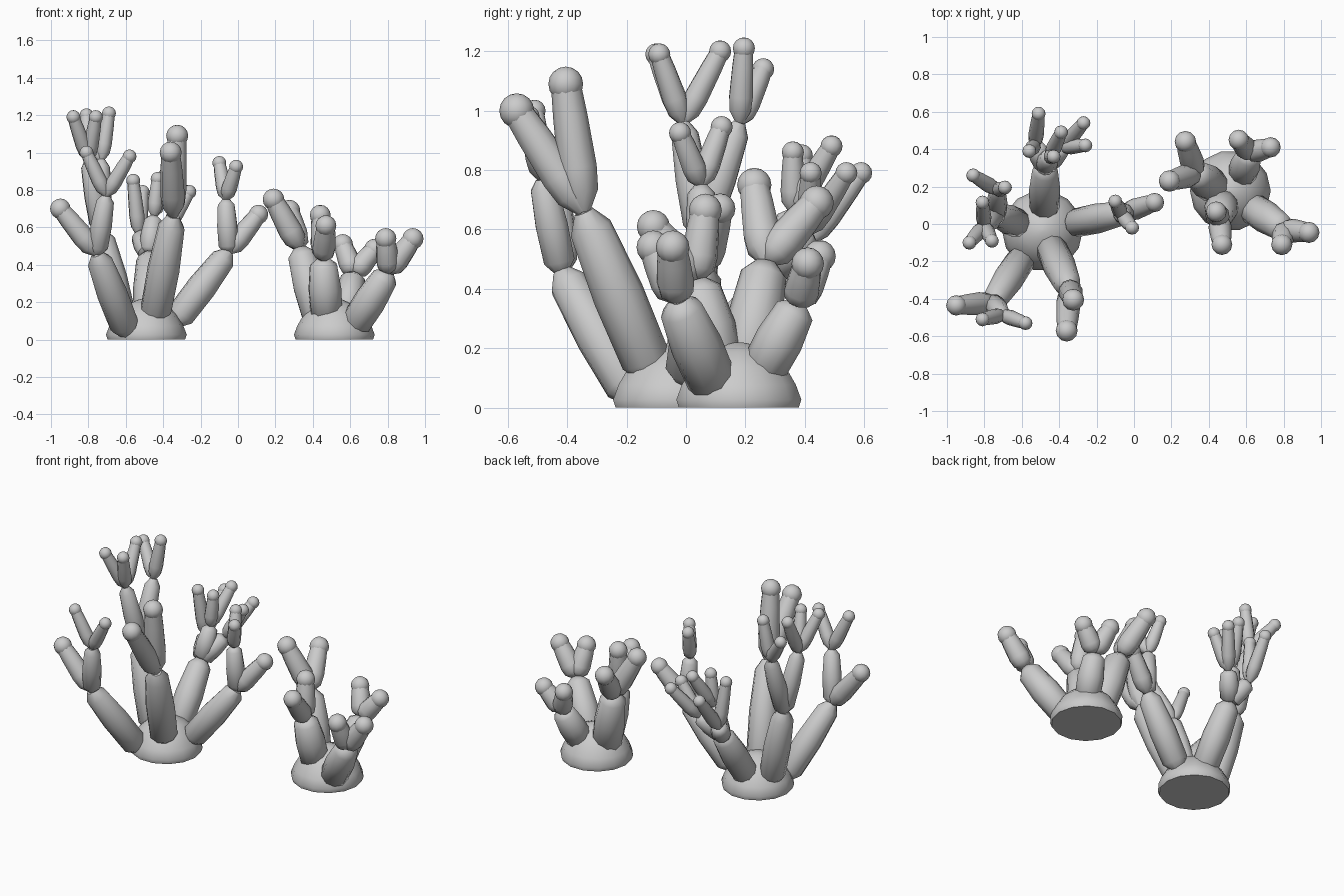
import bpy, bmesh, math
from mathutils import Vector

cube = bpy.data.objects.get("Cube")
if cube:
    bpy.data.objects.remove(cube, do_unlink=True)

stone = bpy.data.materials.new("pale_grey")
stone.use_nodes = True
stone.diffuse_color = (0.6, 0.6, 0.6, 1)
stone.node_tree.nodes["Principled BSDF"].inputs["Base Color"].default_value = (0.6, 0.6, 0.6, 1)


def finish(name, bm):
    bmesh.ops.recalc_face_normals(bm, faces=bm.faces)
    mesh = bpy.data.meshes.new(name)
    bm.to_mesh(mesh)
    bm.free()
    mesh.materials.append(stone)
    obj = bpy.data.objects.new(name, mesh)
    bpy.context.collection.objects.link(obj)
    bpy.ops.object.select_all(action='DESELECT')
    obj.select_set(True)
    bpy.context.view_layer.objects.active = obj
    bpy.ops.object.shade_smooth_by_angle(angle=math.radians(52))


def tube(bm, start, end, profile, sides):
    """Closed tube whose (position, radius) profile runs from start to end."""
    start, end = Vector(start), Vector(end)
    turn = (end - start).to_track_quat('Z', 'Y')
    rings = []
    for t, r in profile:
        centre = start.lerp(end, t)
        rings.append([bm.verts.new(centre + turn @ Vector(
            (r * math.cos(a), r * math.sin(a), 0)))
            for a in (math.tau * i / sides for i in range(sides))])
    for low, high in zip(rings, rings[1:]):
        for i in range(sides):
            j = (i + 1) % sides
            bm.faces.new((low[i], low[j], high[j], high[i]))
    bm.faces.new(rings[0][::-1])
    bm.faces.new(rings[-1])


def limb(bm, start, end, r):
    # swollen segment pinched at both ends
    tube(bm, start, end, [(0, r * .5), (.11, r), (.5, r * 1.04), (.9, r * .86), (1, r * .4)], 10)


def tip(bm, joint, end, r):
    # finger pinched at its root, with a round bead on the end
    tube(bm, joint, end, [(0, r * .4), (.16, r * 1.04), (.35, r * 1.15), (.75, r * 1.02), (1, r * .88)], 10)
    ball = bmesh.ops.create_uvsphere(bm, u_segments=12, v_segments=8, radius=r * 1.03)
    bmesh.ops.translate(bm, verts=ball["verts"], vec=end)


def base(name, x, y):
    bm = bmesh.new()
    tube(bm, (x, y, 0), (x, y, .22),
         [(0, .207), (.12, .216), (.35, .197), (.62, .162), (.85, .107), (.97, .045), (1, .01)], 14)
    finish(name, bm)


def branch(name, root, joint, r, tips, tip_r, forks=()):
    """Trunk with fingers at its joint; each fork is (joint, finger ends)."""
    bm = bmesh.new()
    limb(bm, root, joint, r)
    for end in tips:
        tip(bm, joint, end, tip_r)
    for second, ends in forks:
        limb(bm, joint, second, r * .7)
        for end in ends:
            tip(bm, second, end, .036)
    finish(name, bm)


# Large coral
base("large_base", -.49, -.035)
branch("large_front_branch", (-.45, -.11, .1), (-.345, -.345, .66), .084,
       [(-.36, -.57, 1.0), (-.325, -.405, 1.09)], .057)
branch("large_front_right_branch", (-.59, -.17, .03), (-.755, -.42, .46), .078,
       [(-.95, -.435, .7)], .053,
       [((-.705, -.485, .77), [(-.81, -.51, 1.0), (-.58, -.53, .98)])])
branch("large_left_branch", (-.34, 0, .09), (-.05, .06, .47), .077,
       [(.11, .115, .67)], .05,
       [((-.065, .05, .75), [(-.1, .12, .945), (-.01, -.02, .925)])])
branch("large_back_branch", (-.48, .06, .1), (-.475, .31, .46), .08, [], .04,
       [((-.45, .36, .66), [(-.39, .49, .88), (-.43, .36, .86)]),
        ((-.53, .42, .56), [(-.51, .59, .79), (-.56, .39, .85)]),
        ((-.38, .41, .59), [(-.27, .54, .79), (-.26, .42, .79)])])
branch("large_right_branch", (-.61, 0, .08), (-.735, .05, .58), .077, [], .04,
       [((-.8, -.01, .96), [(-.88, -.1, 1.19), (-.76, -.09, 1.19), (-.81, .115, 1.2)]),
        ((-.73, .18, .96), [(-.69, .195, 1.21), (-.86, .26, 1.14)])])

# Small coral
base("small_base", .515, .178)
branch("small_right_branch", (.44, .19, .09), (.33, .27, .49), .09,
       [(.19, .23, .75), (.275, .44, .69)], .056)
branch("small_front_branch", (.475, .12, .11), (.455, .035, .43), .087,
       [(.44, .065, .665), (.47, -.11, .61)], .054)
branch("small_back_branch", (.57, .25, .11), (.62, .38, .35), .078,
       [(.56, .45, .51), (.73, .41, .485)], .053)
branch("small_left_branch", (.61, .1, .06), (.805, -.03, .36), .084,
       [(.79, -.11, .54), (.935, -.045, .54)], .055)
